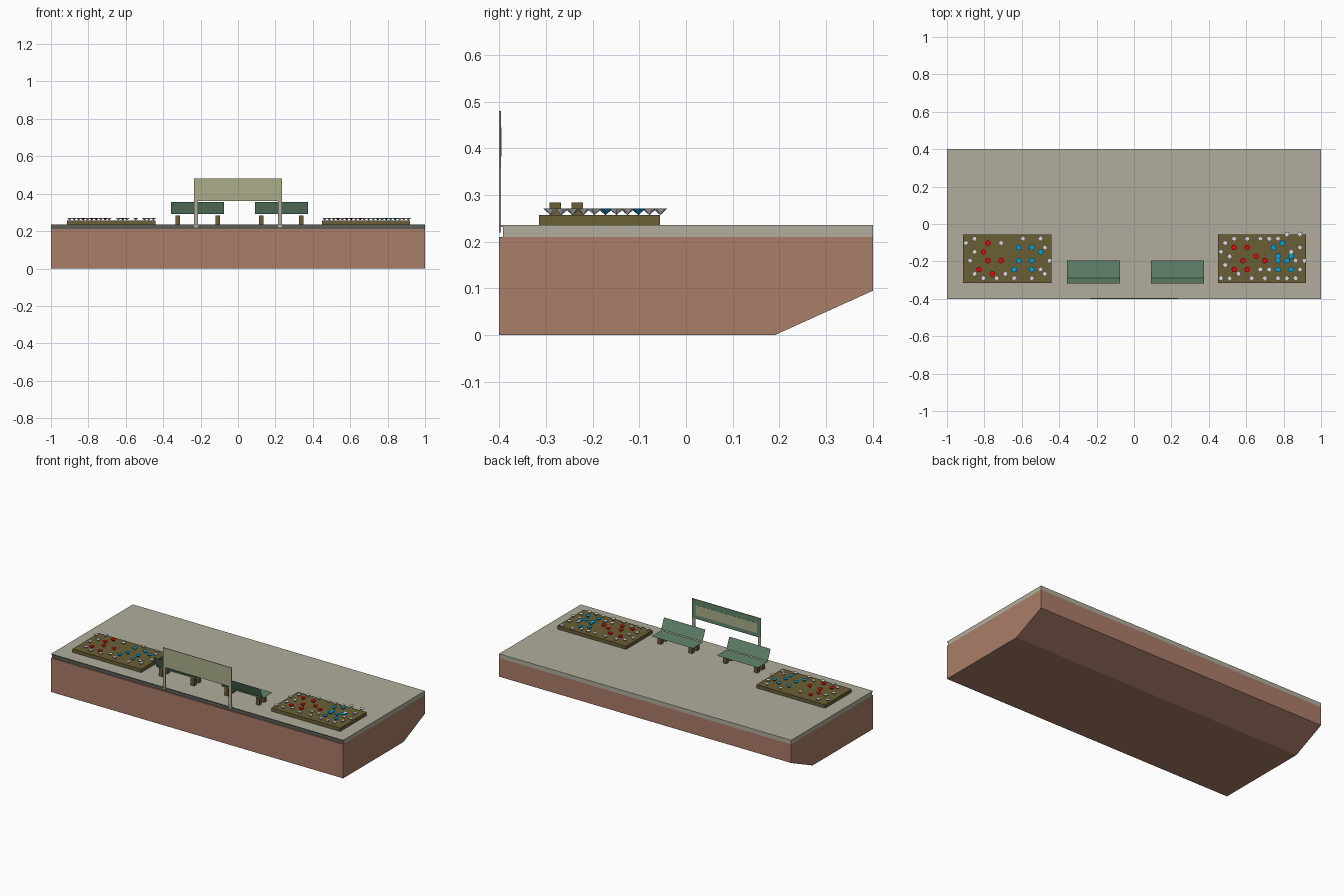
import bpy, bmesh, math

if "Cube" in bpy.data.objects:
    bpy.data.objects.remove(bpy.data.objects["Cube"])


def mat(name, r, g, b):
    lin = lambda c: (c / 255 / 12.92) if c < 11 else ((c / 255 + 0.055) / 1.055) ** 2.4
    m = bpy.data.materials.new(name)
    m.diffuse_color = (lin(r), lin(g), lin(b), 1)
    m.use_nodes = True
    m.node_tree.nodes["Principled BSDF"].inputs["Base Color"].default_value = m.diffuse_color
    return m


BRICK = mat("brick_brown", 170, 125, 104)
STONE = mat("paving_grey", 177, 173, 157)
DARK = mat("edge_dark_grey", 92, 93, 86)
SOIL = mat("soil_olive", 106, 95, 54)
GREEN = mat("bench_green", 97, 132, 107)
CREAM = mat("sign_cream", 172, 174, 138)
RED = mat("flower_red", 225, 10, 15)
BLUE = mat("flower_blue", 0, 160, 220)
WHITE = mat("flower_white", 222, 222, 222)


def finish(name, bm, *mats):
    me = bpy.data.meshes.new(name)
    bm.to_mesh(me)
    bm.free()
    for m in mats:
        me.materials.append(m)
    ob = bpy.data.objects.new(name, me)
    bpy.context.collection.objects.link(ob)
    return ob


def add_box(bm, x0, x1, y0, y1, z0, z1):
    vs = bmesh.ops.create_cube(bm, size=1)["verts"]
    for v in vs:
        v.co = (x1 if v.co.x > 0 else x0, y1 if v.co.y > 0 else y0, z1 if v.co.z > 0 else z0)


def box(name, m, *dims):
    bm = bmesh.new()
    add_box(bm, *dims)
    return finish(name, bm, m)


def extrude_x(name, profile, x0, x1, *mats, rule=None):
    """Closed (y, z) profile extruded along x."""
    bm = bmesh.new()
    a = [bm.verts.new((x0, y, z)) for y, z in profile]
    b = [bm.verts.new((x1, y, z)) for y, z in profile]
    bm.faces.new(a)
    bm.faces.new(b)
    n = len(a)
    for i in range(n):
        bm.faces.new((a[i], a[(i + 1) % n], b[(i + 1) % n], b[i]))
    bmesh.ops.recalc_face_normals(bm, faces=bm.faces)
    if rule:
        for f in bm.faces:
            f.material_index = rule(f)
    return finish(name, bm, *mats)


def sheet(name, m, x0, x1, p, q):
    """Thin single panel between two (y, z) points."""
    bm = bmesh.new()
    bm.faces.new([bm.verts.new(c) for c in
                  ((x0, *p), (x1, *p), (x1, *q), (x0, *q))])
    return finish(name, bm, m)


# Platform body with sloped rear underside, and paving slab with shadowed front riser
TOP = 0.236
extrude_x("platform_body", [(-0.4, 0), (0.19, 0), (0.4, 0.095), (0.4, 0.21), (-0.4, 0.21)],
          -1, 1, BRICK)
extrude_x("paving_slab", [(-0.4, TOP), (-0.4, TOP - 0.004), (-0.392, TOP - 0.004),
                          (-0.392, 0.21), (0.4, 0.21), (0.4, TOP)], -1, 1, STONE, DARK,
          rule=lambda f: 1 if f.normal.y < -0.9 else 0)

# Benches facing the back
for i, x in enumerate((-0.357, 0.09)):
    w = 0.283
    sheet(f"bench_seat_{i}", GREEN, x, x + w, (-0.293, 0.285), (-0.195, 0.285))
    sheet(f"bench_back_{i}", GREEN, x, x + w, (-0.318, 0.355), (-0.29, 0.291))
    bm = bmesh.new()
    for lx in (x + 0.022, x + 0.236):
        for ly in (-0.292, -0.245):
            add_box(bm, lx, lx + 0.024, ly, ly + 0.024, TOP, 0.284)
    finish(f"bench_legs_{i}", bm, SOIL)

# Sign: cream outside, green frame with cream panel toward the platform
box("sign_board", CREAM, -0.235, 0.235, -0.4, -0.398, 0.36, 0.48)
box("sign_frame", GREEN, -0.235, 0.235, -0.398, -0.396, 0.36, 0.48)
box("sign_panel", CREAM, -0.21, 0.21, -0.396, -0.395, 0.383, 0.445)
for s in (-1, 1):
    box("sign_post", STONE, s * 0.225 - 0.01, s * 0.225 + 0.01, -0.4, -0.396, 0.22, 0.36)

# Flower beds: (column, row) planting grids per colour
STEP, BED = 0.0235, 0.257
left = {
    "red": [(6, 2), (5, 4), (6, 6), (9, 6), (4, 8), (7, 9)],
    "blue": [(13, 3), (16, 3), (18, 4), (13, 6), (16, 6), (12, 8), (16, 8)],
    "white": [(3, 1), (1, 2), (9, 2), (3, 4), (2, 6), (14, 1), (18, 1), (19, 3), (20, 6),
              (18, 8), (19, 9), (10, 9), (3, 9), (5, 10), (8, 10), (12, 10), (16, 10)],
}
right = {
    "red": [(4, 3), (7, 3), (9, 5), (6, 6), (11, 6), (4, 8), (7, 8)],
    "blue": [(13, 3), (15, 2), (17, 5), (14, 5), (16, 6), (14, 6), (14, 8), (17, 8)],
    "white": [(4, 1), (7, 1), (10, 1), (12, 1), (14, 1), (16, 0), (19, 0), (2, 2), (1, 4),
              (3, 5), (2, 7), (17, 4), (19, 3), (18, 6), (20, 6), (10, 8), (12, 8), (19, 8),
              (1, 10), (3, 10), (5, 9), (8, 10), (11, 10), (14, 10), (16, 10), (18, 10)],
}


def flowers(name, m, cells, x0, star):
    """Upturned cone blossoms; star=True gives a notched rim."""
    bm = bmesh.new()
    n = 10 if star else 6
    for c, r in cells:
        x, y = x0 + c * STEP, -0.055 - r * STEP
        tip = bm.verts.new((x, y, BED))
        rim = []
        for k in range(n):
            a = 2 * math.pi * k / n + 0.3 * c
            rad = 0.011 if star and k % 2 else 0.016
            rim.append(bm.verts.new((x + rad * math.cos(a), y + rad * math.sin(a), BED + 0.014)))
        bm.faces.new(rim)
        for k in range(n):
            bm.faces.new((tip, rim[(k + 1) % n], rim[k]))
    finish(name, bm, m)


for side, plan, bx, x0 in (("left", left, -0.913, -0.9225), ("right", right, 0.449, 0.441)):
    box(f"{side}_flower_bed", SOIL, bx, bx + 0.471, -0.315, -0.056, TOP, BED)
    for colour, m in (("red", RED), ("blue", BLUE), ("white", WHITE)):
        flowers(f"{side}_{colour}_flowers", m, plan[colour], x0, colour == "white")
